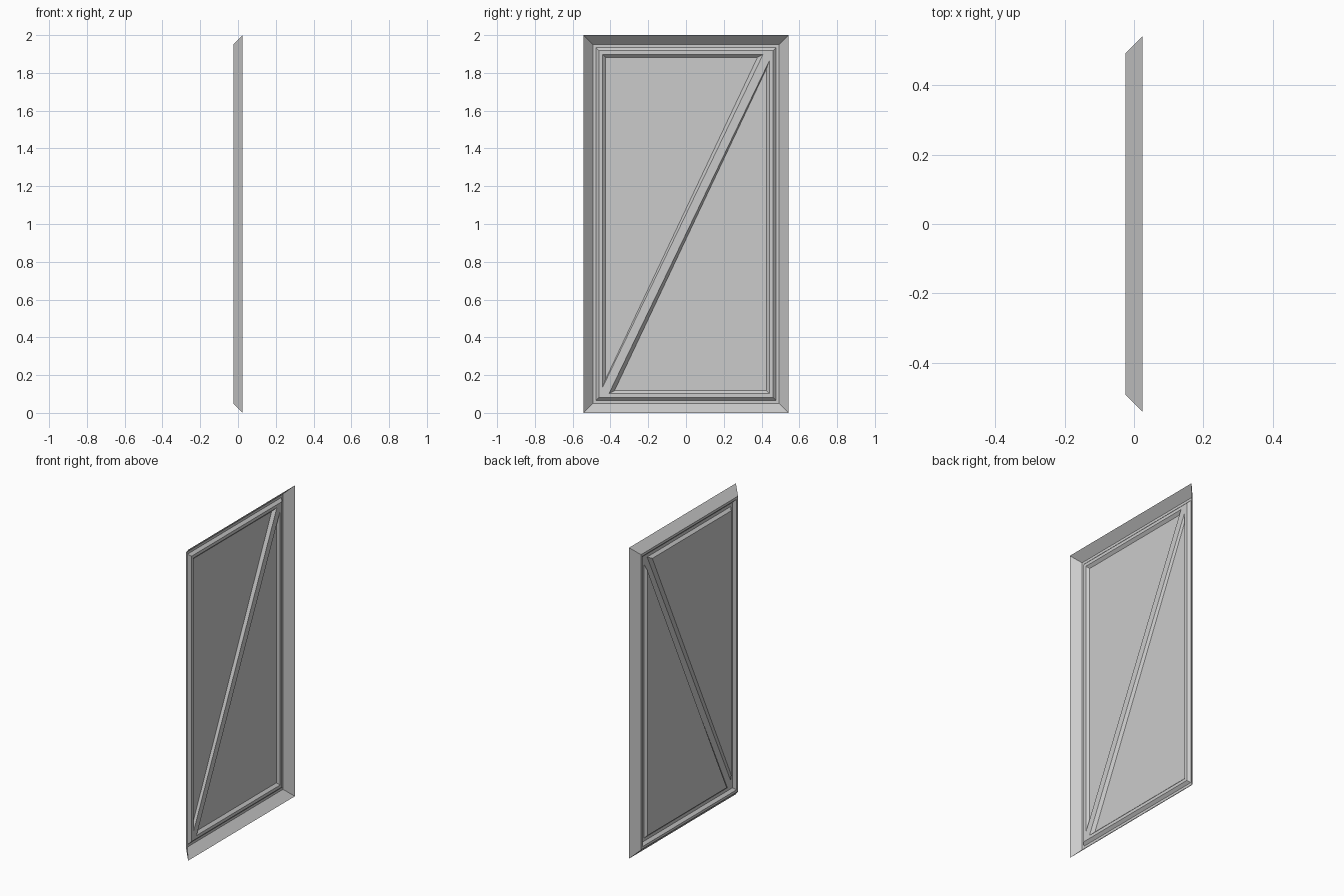
import bpy, bmesh
from mathutils import Vector

if "Cube" in bpy.data.objects:
    bpy.data.objects.remove(bpy.data.objects["Cube"])

HALF_Y, HALF_Z = 0.543, 1.0      # outer half sizes
BASE, RIDGE, LIP = -0.025, -0.009, 0.025   # depth levels along x

bm = bmesh.new()


def verts(x, pts):
    return [bm.verts.new((x, y, z)) for y, z in pts]


def rect(inset, x):
    y, z = HALF_Y - inset, HALF_Z - inset
    return verts(x, [(-y, 1 - z), (y, 1 - z), (y, 1 + z), (-y, 1 + z)])


def bridge(outer, inner):
    n = len(outer)
    for i in range(n):
        j = (i + 1) % n
        bm.faces.new((outer[i], outer[j], inner[j], inner[i]))


# flared flange, flat border and outer step of the raised frame
rings = [rect(0, LIP), rect(0.05, BASE), rect(0.066, BASE), rect(0.082, RIDGE)]
for a, b in zip(rings, rings[1:]):
    bridge(a, b)

# two recessed triangular panels, the second is the first turned by half a turn
tri_out = [(0.441, 0.102), (0.441, 1.864), (-0.408, 0.102)]
tri_in = [(0.425, 0.118), (0.425, 1.82), (-0.378, 0.118)]


def turn(pts):
    return [(-y, 2 - z) for y, z in pts]


tris = []
for f in (list, turn):
    outer, inner = verts(RIDGE, f(tri_out)), verts(BASE, f(tri_in))
    bridge(outer, inner)
    bm.faces.new(inner)
    tris.append(outer)

# flat top of the raised frame and the diagonal brace
A, B, C, D = rings[-1]
(R3, R2, R1), (L2, L1, L3) = tris
for f in ((A, B, R3, R1), (B, C, R2, R3), (C, L3, R2), (C, D, L2, L3),
          (D, A, L1, L2), (A, R1, L1), (L1, R1, R2, L3)):
    bm.faces.new(f)

mesh = bpy.data.meshes.new("braced_door_panel")
bm.to_mesh(mesh)
bm.free()
door = bpy.data.objects.new("braced_door_panel", mesh)
bpy.context.collection.objects.link(door)
